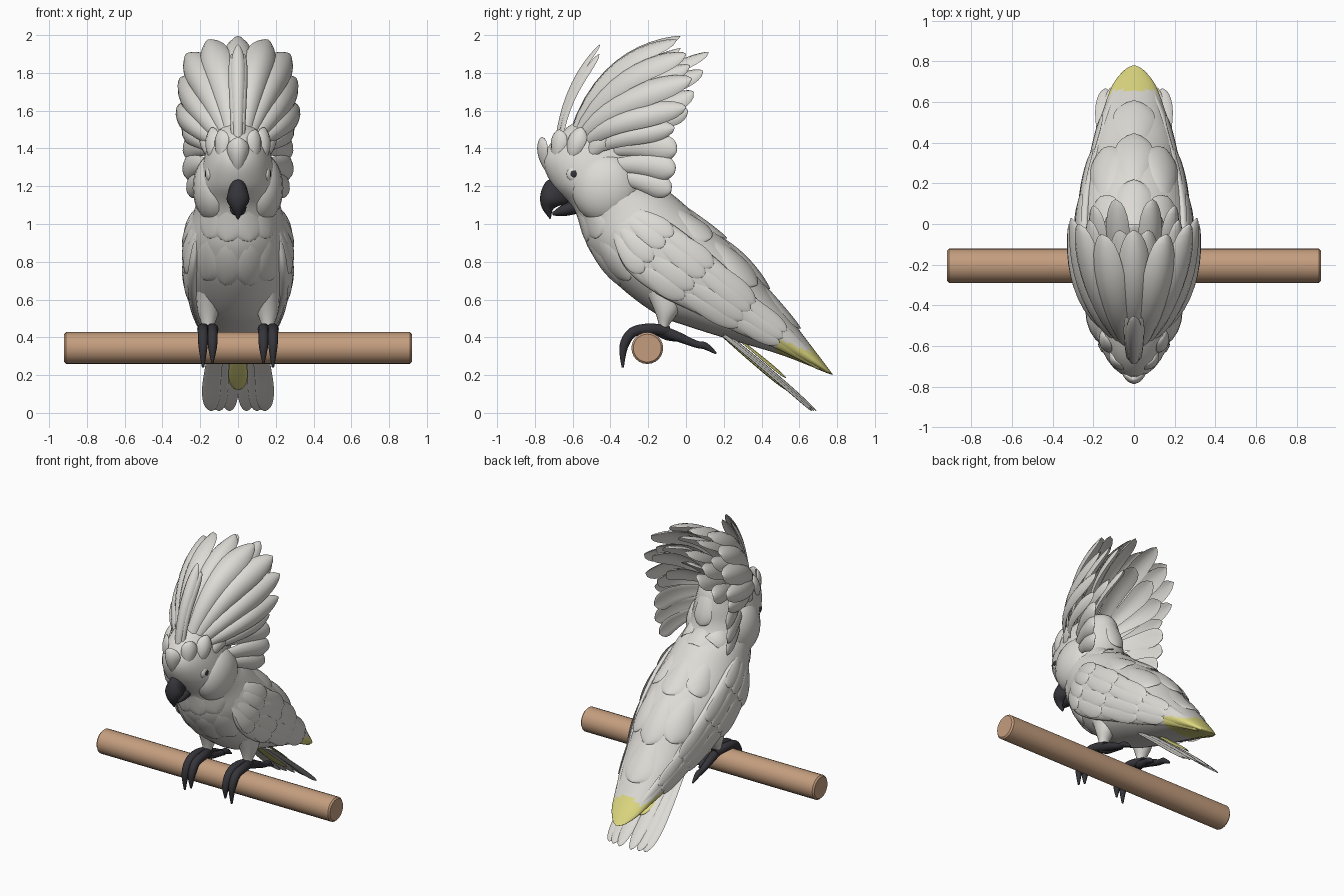
import bpy, bmesh, math
from mathutils import Vector as V

if "Cube" in bpy.data.objects:
    bpy.data.objects.remove(bpy.data.objects["Cube"])


def material(name, rgb):
    m = bpy.data.materials.new(name)
    m.diffuse_color = (*rgb, 1)
    m.use_nodes = True
    m.node_tree.nodes["Principled BSDF"].inputs["Base Color"].default_value = m.diffuse_color
    return m


WHITE = material("plumage white", (0.73, 0.71, 0.67))
YELLOW = material("pale yellow", (0.74, 0.70, 0.22))
DARK = material("charcoal", (0.035, 0.035, 0.042))
WOOD = material("wood", (0.55, 0.34, 0.21))


def finish(name, bm, *mats, angle=60):
    bmesh.ops.recalc_face_normals(bm, faces=bm.faces[:])
    me = bpy.data.meshes.new(name)
    bm.to_mesh(me)
    bm.free()
    for m in mats:
        me.materials.append(m)
    me.shade_smooth()
    me.set_sharp_from_angle(angle=math.radians(angle))
    ob = bpy.data.objects.new(name, me)
    bpy.context.collection.objects.link(ob)
    return ob


def skin(name, sections, *mats):
    """Closed surface through equal-length point loops."""
    bm = bmesh.new()
    loops = [[bm.verts.new(p) for p in s] for s in sections]
    n = len(loops[0])
    for a, b in zip(loops, loops[1:]):
        for k in range(n):
            bm.faces.new((a[k], a[(k + 1) % n], b[(k + 1) % n], b[k]))
    bm.faces.new(loops[0])
    bm.faces.new(loops[-1])
    return finish(name, bm, *mats)


def sample(rows, t):
    """Catmull-Rom interpolation through rows of numbers."""
    n = len(rows) - 1
    i = min(int(t), n - 1)
    u = t - i
    a, b, c, d = (rows[max(0, min(n, i + k))] for k in (-1, 0, 1, 2))
    return [0.5 * (2*q + (r-p)*u + (2*p-5*q+4*r-s)*u*u + (3*q-p-3*r+s)*u**3)
            for p, q, r, s in zip(a, b, c, d)]


def surf(rows, t, ang):
    """Point and normal on a loft; row = back y,z, front y,z, half width, centre x."""
    ya, za, yb, zb, w, xc = sample(rows, t)
    h = V((0, (ya - yb) / 2, (za - zb) / 2))
    w = max(w, 0.002)
    p = V((xc + w*math.sin(ang), (ya + yb)/2, (za + zb)/2)) + h*math.cos(ang)
    hl = max(h.length, 0.002)
    nrm = V((math.sin(ang)/w, 0, 0)) + h.normalized()*math.cos(ang)/hl
    return p, nrm.normalized()


def loft(name, rows, *mats, steps=4, seg=24):
    n = (len(rows) - 1) * steps
    return skin(name, [[surf(rows, i/steps, 2*math.pi*k/seg)[0] for k in range(seg)]
                       for i in range(n + 1)], *mats)


def feather(name, base, mid, tip, w, nrm, mat=WHITE, camber=0.25, th=0.008, root=0.45):
    """Curved blade with a rounded tip, cupped away from nrm."""
    base, mid, tip, nrm = V(base), V(mid), V(tip), V(nrm)
    ctrl = 2*mid - (base + tip)/2
    secs = []
    for i in range(13):
        u = 1 - (1 - i/12)**1.5
        c = base*(1-u)**2 + ctrl*2*u*(1-u) + tip*u*u
        tan = ((ctrl - base)*(1-u) + (tip - ctrl)*u).normalized()
        side = tan.cross(nrm).normalized()
        up = side.cross(tan)
        f = min(1, root + 1.1*u*(1-root))
        if u > 0.6:
            f *= math.sqrt(max(0.002, 1 - ((u-0.6)/0.4)**2))
        secs.append([c + side*w*f*math.cos(a)
                     + up*(th*min(1, f+0.1)*math.sin(a) - camber*w*f*math.cos(a)**2)
                     for a in (k*math.pi/6 for k in range(12))])
    return skin(name, secs, mat)


def lay_feather(name, rows, t0, t1, ang, w, lift=0.012, camber=0.25):
    """Feather lying on a loft surface."""
    pts = [surf(rows, t, ang) for t in (t0, (t0+t1)/2, t1)]
    p = [q + n*l for (q, n), l in zip(pts, (-0.008, lift*0.6, lift))]
    feather(name, *p, w, pts[1][1], camber=camber, th=0.006)


def ball(name, loc, r, mat):
    bm = bmesh.new()
    bmesh.ops.create_uvsphere(bm, u_segments=20, v_segments=14, radius=1)
    bmesh.ops.scale(bm, vec=r, verts=bm.verts)
    bmesh.ops.translate(bm, vec=loc, verts=bm.verts)
    return finish(name, bm, mat)


def tube(name, rows, mat):
    """Round limb; row = x, y, z, radius."""
    secs, n = [], (len(rows) - 1)*4
    for i in range(n + 1):
        c = sample(rows, i/4)
        d = V(sample(rows, min(n, i+1)/4)[:3]) - V(sample(rows, max(0, i-1)/4)[:3])
        side = V((1, 0, 0))
        up = side.cross(d).normalized()
        secs.append([V(c[:3]) + (side*math.cos(a) + up*math.sin(a))*c[3]
                     for a in (k*math.pi/5 for k in range(10))])
    return skin(name, secs, mat)


def paint_yellow(ob):
    for p in ob.data.polygons:
        y, z = p.center.y, p.center.z
        p.material_index = int(y > 0.655 or (y > 0.48 and z < 0.385 - 0.4*(y - 0.5)))


# Perch
bm = bmesh.new()
bmesh.ops.create_cone(bm, cap_ends=True, segments=24, radius1=0.084, radius2=0.084, depth=1.84)
bmesh.ops.bevel(bm, geom=[e for e in bm.edges if abs(e.verts[0].co.z - e.verts[1].co.z) < 0.01],
                offset=0.01, segments=1, affect='EDGES')
for v in bm.verts:
    v.co = V((v.co.z, v.co.x - 0.205, v.co.y + 0.343))
finish("perch", bm, WOOD, angle=30)

# Head, body and folded back in one loft
BODY = [(-.40, 1.58, -.56, 1.56, .04, 0), (-.25, 1.53, -.69, 1.46, .13, 0),
        (-.20, 1.40, -.755, 1.34, .175, 0), (-.185, 1.28, -.71, 1.21, .20, 0),
        (-.15, 1.20, -.61, 1.10, .215, 0), (-.07, 1.155, -.56, 1.00, .23, 0),
        (.04, 1.06, -.51, .86, .26, 0), (.15, .965, -.375, .69, .28, 0),
        (.30, .835, -.16, .525, .27, 0), (.435, .65, .02, .455, .24, 0),
        (.53, .53, .26, .38, .20, 0), (.64, .385, .48, .315, .15, 0),
        (.72, .28, .64, .255, .105, 0), (.765, .22, .74, .213, .05, 0), (.78, .203, .775, .202, .01, 0)]
paint_yellow(loft("body", BODY, WHITE, YELLOW, steps=6, seg=32))

# Back and nape feathers
for t0, t1, w in ((3.2, 4.8, .10), (5.6, 7.4, .10), (7.2, 9.0, .11)):
    for a in (-.6, 0, .6):
        lay_feather("back_feather", BODY, t0, t1 - abs(a)*.4, a, w)
lay_feather("lower_back_feather", BODY, 8.6, 10.6, 0, .12)
lay_feather("nape_feather", BODY, 1.0, 3.2, 0, .08)

# Chest scallops
for t0 in (4.2, 5.6):
    for a in (-.7, -.25, .25, .7):
        lay_feather("chest_feather", BODY, t0, t0 + 1.5, math.pi + a, .10, lift=.003)

# Beak
loft("upper_beak", [(-.66, 1.25, -.58, 1.13, .04, 0), (-.735, 1.23, -.63, 1.105, .05, 0),
                    (-.77, 1.16, -.675, 1.095, .06, 0), (-.765, 1.09, -.705, 1.075, .035, 0),
                    (-.72, 1.025, -.715, 1.03, .005, 0)], DARK, seg=20)
loft("lower_beak", [(-.57, 1.14, -.55, 1.06, .045, 0), (-.65, 1.105, -.64, 1.042, .04, 0),
                    (-.71, 1.06, -.705, 1.045, .012, 0)], DARK, seg=16)

# Central crest and forehead
feather("front_crest_feather", (0, -.69, 1.42), (0, -.615, 1.71), (0, -.455, 1.95), .045, (0, -1, .4), camber=.5)
feather("top_crest_feather", (0, -.62, 1.46), (0, -.40, 1.83), (0, -.03, 1.995), .095, (0, -.6, .8), camber=.6)
feather("rear_crest_feather", (0, -.36, 1.50), (0, -.17, 1.68), (0, .0, 1.78), .09, (0, -.6, .8))
feather("forehead_tuft", (0, -.72, 1.27), (0, -.765, 1.36), (0, -.76, 1.46), .07, (0, -1, .1), camber=.6, th=.02)

# Crest rows: base, middle, tip, half width
CREST = [((.04, -.61, 1.47), (.11, -.40, 1.82), (.16, -.05, 1.975), .095),
         ((.07, -.59, 1.46), (.20, -.36, 1.76), (.275, -.00, 1.90), .095),
         ((.10, -.57, 1.45), (.25, -.35, 1.65), (.31, .03, 1.77), .09),
         ((.12, -.54, 1.43), (.28, -.34, 1.55), (.32, .00, 1.62), .08),
         ((.13, -.50, 1.40), (.26, -.31, 1.47), (.29, -.06, 1.51), .07),
         ((.03, -.55, 1.48), (.06, -.36, 1.76), (.07, -.03, 1.93), .08),
         ((.09, -.54, 1.47), (.19, -.32, 1.69), (.22, .02, 1.84), .08),
         ((.03, -.42, 1.52), (.08, -.18, 1.77), (.09, .12, 1.91), .075),
         ((.06, -.42, 1.50), (.17, -.18, 1.70), (.20, .09, 1.81), .075),
         ((.06, -.38, 1.50), (.12, -.16, 1.62), (.12, .04, 1.70), .075),
         ((.10, -.38, 1.48), (.20, -.18, 1.56), (.22, .01, 1.60), .075)]

WING = [(-.31, 1.09, -.40, .99, .02, .205), (-.14, 1.04, -.33, .78, .045, .235),
        (.06, .90, -.17, .64, .048, .24), (.24, .745, .05, .53, .045, .215),
        (.395, .585, .28, .42, .04, .17), (.56, .435, .50, .33, .033, .125),
        (.73, .25, .70, .228, .015, .06)]

for s in (1, -1):
    def mx(p):
        return (p[0]*s, *p[1:])

    for b, m, t, w in CREST:
        face = V((m[0]*s*1.9, m[1] + .2, m[2] - 1.38))
        feather("crest_feather", mx(b), mx(m), mx(t), w, face, camber=.45)
    feather("front_crest_feather", mx((.025, -.67, 1.42)), mx((.03, -.605, 1.68)),
            mx((.035, -.46, 1.90)), .035, (s*.6, -1, .4), camber=.5)

    # Brow tufts
    for b, m, t in (((.07, -.68, 1.30), (.10, -.69, 1.40), (.09, -.67, 1.50)),
                    ((.12, -.60, 1.32), (.155, -.60, 1.41), (.14, -.55, 1.51)),
                    ((.14, -.52, 1.34), (.18, -.48, 1.42), (.19, -.40, 1.48))):
        feather("brow_tuft", mx(b), mx(m), mx(t), .065, (s*m[0]*6, -.5, .2), camber=.4, th=.012)

    # Cheek and flared ear feathers
    ball("cheek", (s*.115, -.42, 1.19), (.125, .185, .19), WHITE)
    for b, m, t, w in (((.16, -.38, 1.40), (.25, -.20, 1.41), (.285, -.05, 1.38), .085),
                       ((.17, -.38, 1.31), (.255, -.20, 1.31), (.285, -.06, 1.27), .08),
                       ((.17, -.36, 1.25), (.24, -.21, 1.22), (.265, -.08, 1.17), .075)):
        feather("ear_feather", mx(b), mx(m), mx(t), w, (s, -.4, 0), th=.014)

    # Eye
    ball("eye_ring", (s*.150, -.59, 1.265), (.022, .042, .042), WHITE)
    ball("eye", (s*.159, -.592, 1.265), (.017, .024, .024), DARK)

    # Folded wing with covert rows
    wing = [(*r[:5], r[5]*s) for r in WING]
    paint_yellow(loft("wing", wing, WHITE, YELLOW, steps=8))
    for t0, t1, w in ((.3, 1.5, .06), (1.2, 2.6, .065), (2.2, 3.9, .06)):
        for a in (.75, 1.25, 1.8, 2.3):
            lay_feather("covert", wing, t0, t1, a*s, w, lift=.005, camber=.1)
    for a in (.8, 1.5, 2.1):
        lay_feather("flight_feather", wing, 3.2, 4.9, a*s, .05, lift=.005, camber=.1)

    # Leg and toes
    loft("thigh", [(.02, .68, -.22, .66, .07, s*.155), (-.03, .55, -.17, .55, .06, s*.157),
                   (-.085, .47, -.145, .47, .035, s*.158), (-.10, .42, -.14, .42, .025, s*.158)],
         WHITE, seg=16)
    for x, low in ((.185, .24), (.135, .265)):
        tube("front_toe", [(s*.16, -.09, .43, .03), (s*x, -.19, .445, .03), (s*x, -.285, .425, .028),
                           (s*x, -.33, .35, .024), (s*x, -.335, low, .006)], DARK)
    for x, reach in ((.165, 1), (.13, .6)):
        tube("back_toe", [(s*.16, -.15, .44, .03), (s*(x+.16)/2, -.15+.09*reach, .41, .028),
                          (s*x, -.15+.20*reach, .44-.075*reach, .02),
                          (s*x, -.15+.25*reach, .44-.085*reach, .02),
                          (s*x, -.15+.31*reach, .44-.125*reach, .006)], DARK)

    # Tail fan
    for i, x in enumerate((.045, .10, .14)):
        d = i*.012
        feather("tail_feather", mx((x*.7, .20, .43 - d)), mx((x*.97, .46, .215 - d)),
                mx((x, .69 - d, .01)), .055, (0, .64, .77), camber=.1, root=.7)

# Yellow feathers above and below the tail root
feather("tail_cover", (0, .22, .44), (0, .38, .31), (0, .53, .185), .07, (0, .64, .77), YELLOW, camber=.15)
feather("under_tail", (0, .20, .40), (0, .36, .262), (0, .53, .122), .06, (0, .64, .77), YELLOW, camber=.05)
